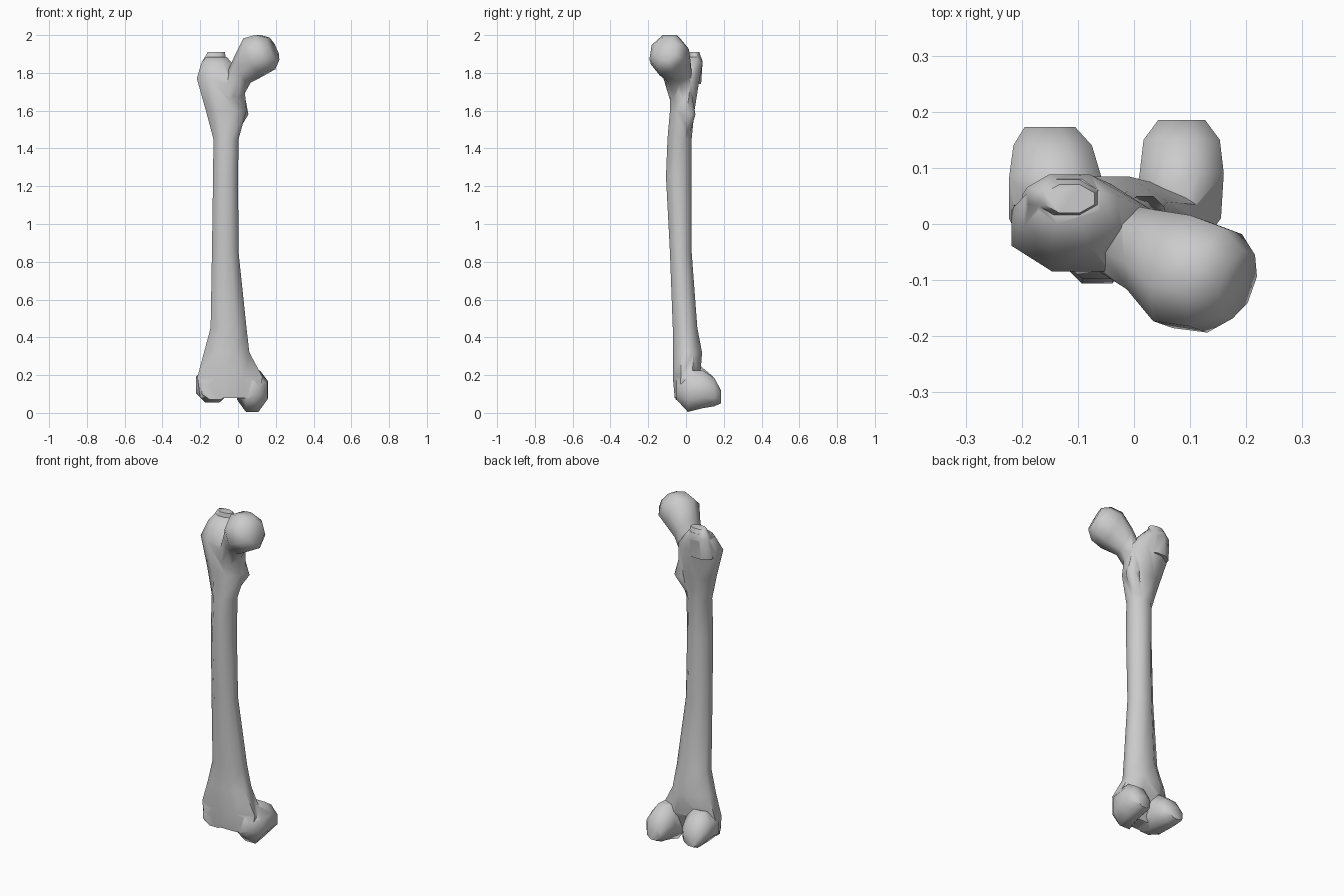
import bpy, bmesh, math
from mathutils import Vector

SIDES = 8


def loft(name, rings, axis=(0, 0, 1), up=(0, 1, 0)):
    """Skin through rings of (centre, half width, half height) set square to the axis."""
    w = Vector(axis).normalized()
    u = Vector(up).cross(w).normalized()
    v = w.cross(u)
    bm = bmesh.new()
    loops = []
    for c, a, b in rings:
        loop = []
        for i in range(SIDES):
            t = 2 * math.pi * (i + 0.5) / SIDES
            k = 1 / math.cos(math.pi / SIDES)
            loop.append(bm.verts.new(Vector(c) + u * a * k * math.cos(t) + v * b * k * math.sin(t)))
        loops.append(loop)
    for p, q in zip(loops, loops[1:]):
        for i in range(SIDES):
            j = (i + 1) % SIDES
            bm.faces.new((p[i], p[j], q[j], q[i]))
    bm.faces.new(loops[0][::-1])
    bm.faces.new(loops[-1])
    bmesh.ops.recalc_face_normals(bm, faces=bm.faces)
    me = bpy.data.meshes.new(name)
    bm.to_mesh(me)
    bm.free()
    ob = bpy.data.objects.new(name, me)
    bpy.context.collection.objects.link(ob)
    return ob


def extents(z, x0, x1, y0, y1):
    return ((x0 + x1) / 2, (y0 + y1) / 2, z), (x1 - x0) / 2, (y1 - y0) / 2


# shaft, flaring at both ends
bone = loft("thigh_bone", [extents(*r) for r in (
    (0.08, -0.20, 0.11, -0.06, 0.03),
    (0.19, -0.215, 0.13, -0.07, 0.075),
    (0.32, -0.18, 0.06, -0.07, 0.085),
    (0.45, -0.145, 0.045, -0.07, 0.06),
    (0.85, -0.138, 0.003, -0.085, 0.03),
    (1.25, -0.132, 0.0, -0.106, 0.028),
    (1.45, -0.13, 0.003, -0.098, 0.03),
    (1.60, -0.17, 0.045, -0.085, 0.045),
    (1.77, -0.218, 0.03, -0.085, 0.072),
    (1.85, -0.195, -0.03, -0.04, 0.088),
    (1.885, -0.17, -0.06, 0.0, 0.08))])

# neck and ball head
head = loft("head", [
    ((-0.05, -0.02, 1.67), 0.06, 0.07),
    ((0.025, -0.05, 1.82), 0.075, 0.08),
    ((0.085, -0.085, 1.885), 0.10, 0.108),
    ((0.145, -0.10, 1.91), 0.093, 0.10),
    ((0.185, -0.108, 1.928), 0.06, 0.065)], axis=(0.85, -0.3, 0.42), up=(0, 0, 1))

# raised tip of the outer trochanter
tip = loft("trochanter_tip", [
    ((-0.125, 0.03, 1.74), 0.075, 0.05),
    ((-0.125, 0.05, 1.86), 0.065, 0.038),
    ((-0.115, 0.045, 1.91), 0.045, 0.025)])

# small inner trochanter
small = loft("small_trochanter", [
    ((-0.03, -0.01, 1.48), 0.025, 0.03),
    ((0.02, 0.015, 1.58), 0.035, 0.035),
    ((-0.01, -0.01, 1.74), 0.035, 0.03)])

# the two knee condyles, lofted front to back
inner = loft("inner_condyle", [
    ((0.06, -0.05, 0.12), 0.05, 0.05),
    ((0.075, 0.01, 0.115), 0.08, 0.11),
    ((0.085, 0.09, 0.125), 0.075, 0.10),
    ((0.085, 0.15, 0.11), 0.068, 0.075),
    ((0.085, 0.185, 0.085), 0.042, 0.035)], axis=(0, 1, 0), up=(0, 0, 1))
outer = loft("outer_condyle", [
    ((-0.12, -0.055, 0.12), 0.07, 0.05),
    ((-0.135, 0.01, 0.14), 0.088, 0.085),
    ((-0.14, 0.08, 0.15), 0.083, 0.095),
    ((-0.145, 0.14, 0.125), 0.07, 0.07),
    ((-0.15, 0.173, 0.105), 0.045, 0.035)], axis=(0, 1, 0), up=(0, 0, 1))

# fuse everything into one bone
bpy.context.view_layer.objects.active = bone
for part in (head, tip, small, inner, outer):
    m = bone.modifiers.new("fuse", 'BOOLEAN')
    m.operation, m.solver, m.object = 'UNION', 'EXACT', part
    bpy.ops.object.modifier_apply(modifier=m.name)
    bpy.data.objects.remove(part)

bpy.ops.object.select_all(action='DESELECT')
bone.select_set(True)
bpy.ops.object.shade_smooth_by_angle(angle=math.radians(60))
